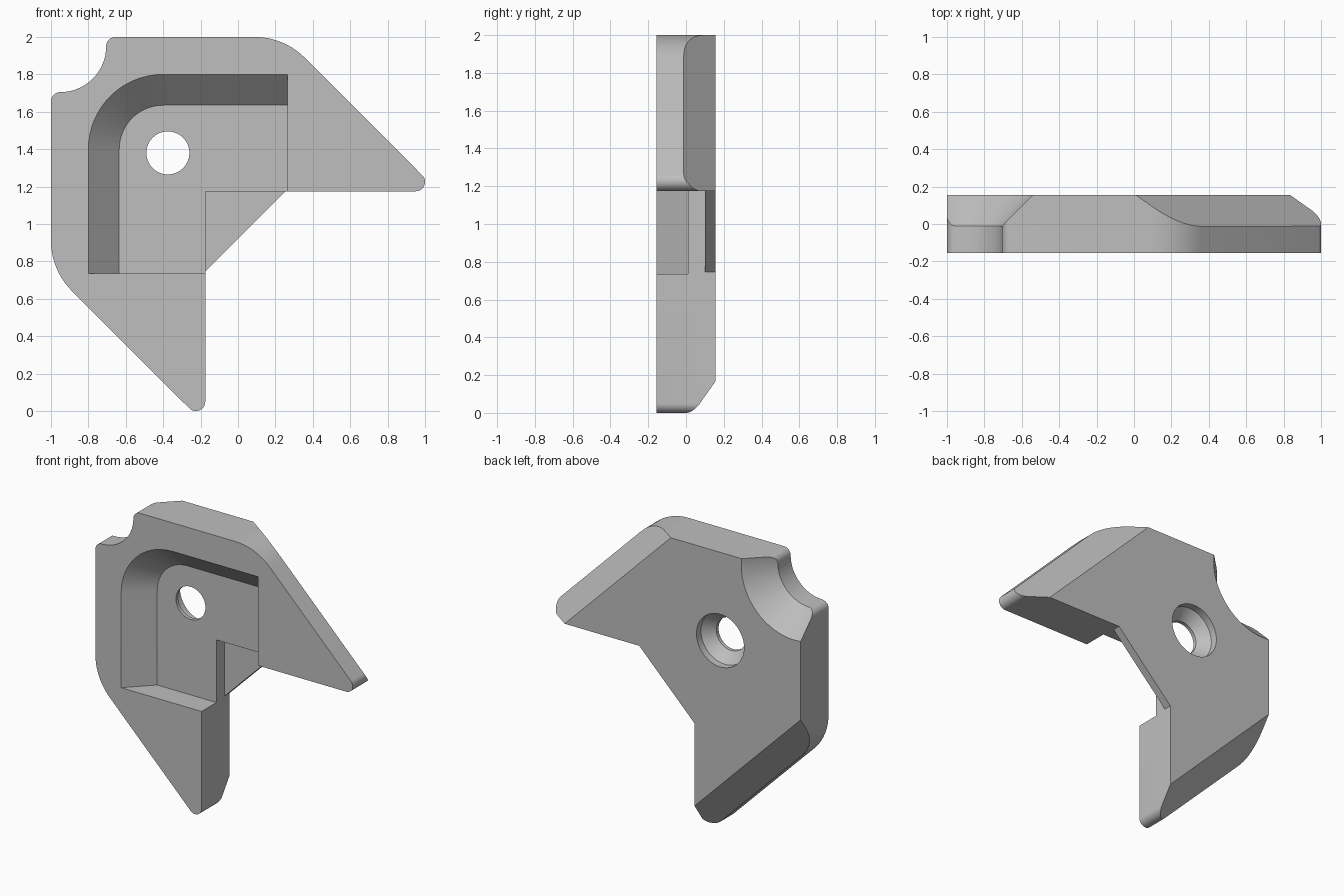
import bpy, bmesh
from math import sin, cos, radians

cube = bpy.data.objects.get("Cube")
if cube:
    bpy.data.objects.remove(cube)

HALF = 0.155      # half thickness
ARM = 0.825       # arm width, measured from the outer edges
STEP = 0.01       # depth where chamfers begin and pocket floor lies
DIAG = 1.246      # offset of the slanted arm ends


def at(p, y):
    """u runs right and v runs down from the outer corner."""
    return (p[0] - 1, y, 2 - p[1])


def arc(u, v, r, a, b, n):
    angles = [radians(a + (b - a) * i / n) for i in range(n + 1)]
    return [(u + r * cos(t), v + r * sin(t)) for t in angles]


def swap(points):
    """Mirror across the diagonal of the corner."""
    return [(v, u) for u, v in points]


def loft(name, rings):
    bm = bmesh.new()
    loops = [[bm.verts.new(p) for p in ring] for ring in rings]
    n = len(loops[0])
    bm.faces.new(loops[0])
    bm.faces.new(loops[-1])
    for a, b in zip(loops, loops[1:]):
        for i in range(n):
            j = (i + 1) % n
            bm.faces.new((a[i], a[j], b[j], b[i]))
    bmesh.ops.recalc_face_normals(bm, faces=bm.faces)
    mesh = bpy.data.meshes.new(name)
    bm.to_mesh(mesh)
    bm.free()
    obj = bpy.data.objects.new(name, mesh)
    bpy.context.collection.objects.link(obj)
    return obj


def prism(name, points, y0, y1):
    return loft(name, [[at(p, y) for p in points] for y in (y0, y1)])


# Bracket outline: half of it, then its mirror
half = arc(0.05, 0.05, 0.245, 45, 0, 8)                    # corner notch
half += arc(0.345, 0.05, 0.05, 180, 270, 8)[1:]            # notch lip
half += arc(DIAG - 0.157, 0.38, 0.38, -90, -45, 10)        # shoulder
half += arc(1.95, ARM - 0.05, 0.05, -45, 90, 16)           # arm tip
half += [(1.255, ARM)]                                     # web end
outline = half + swap(half)[:0:-1]
bracket = prism("corner_bracket", outline, -HALF, HALF)

cutters = []


# Front pocket with 45 degree sloping sides
def pocket_ring(y):
    r = 0.4 - (y + HALF)
    edge = 0.6 - r
    end = 1.265
    return [at(p, y) for p in [(end, edge)] + arc(0.6, 0.6, r, 270, 180, 16)
            + [(edge, end), (end, end)]]


cutters.append(loft("pocket_cutter", [pocket_ring(-0.3), pocket_ring(STEP)]))

# Inner corner, leaving a thin web at the back
cutters.append(prism("web_cutter", [(ARM, ARM), (1.255, ARM), (1.2, 1.2), (ARM, 1.255)],
                     -0.3, 0.10))

# Back chamfers on the slanted arm ends
root2 = 2 ** 0.5
wedge = [(DIAG - 0.003 - root2 * (y + STEP), y) for y in (-0.11, 0.255)]
wedge.append((wedge[0][0], wedge[1][1]))
for side in (1, -1):
    rings = [[at(((t + side * s) / 2, (t - side * s) / 2), y) for s, y in wedge]
             for t in (0, 4)]
    cutters.append(loft("chamfer_cutter", rings))

# Flared back of the corner notch
cutters.append(loft("flare_cutter", [
    [at(p, y) for p in arc(0.05, 0.05, 0.257 + y, 0, 360, 64)[:-1]]
    for y in (-0.11, 0.255)]))

# Countersunk screw hole
hole = [(-0.3, 0.115), (0.035, 0.115), (0.105, 0.185), (0.3, 0.185)]
cutters.append(loft("hole_cutter", [
    [at(p, y) for p in arc(0.625, 0.62, r, 0, 360, 48)[:-1]] for y, r in hole]))

# Apply all cuts
bpy.context.view_layer.objects.active = bracket
bracket.select_set(True)
for cutter in cutters:
    cutter.hide_render = True
    mod = bracket.modifiers.new("cut", "BOOLEAN")
    mod.operation = "DIFFERENCE"
    mod.solver = "EXACT"
    mod.object = cutter
    bpy.ops.object.modifier_apply(modifier=mod.name)
    bpy.data.objects.remove(cutter)

# Single grey finish
grey = bpy.data.materials.new("light_grey")
grey.use_nodes = True
colour = (0.52, 0.52, 0.52, 1)
grey.diffuse_color = colour
grey.node_tree.nodes["Principled BSDF"].inputs["Base Color"].default_value = colour
bracket.data.materials.clear()
bracket.data.materials.append(grey)
bpy.ops.object.shade_smooth_by_angle(angle=radians(25))
